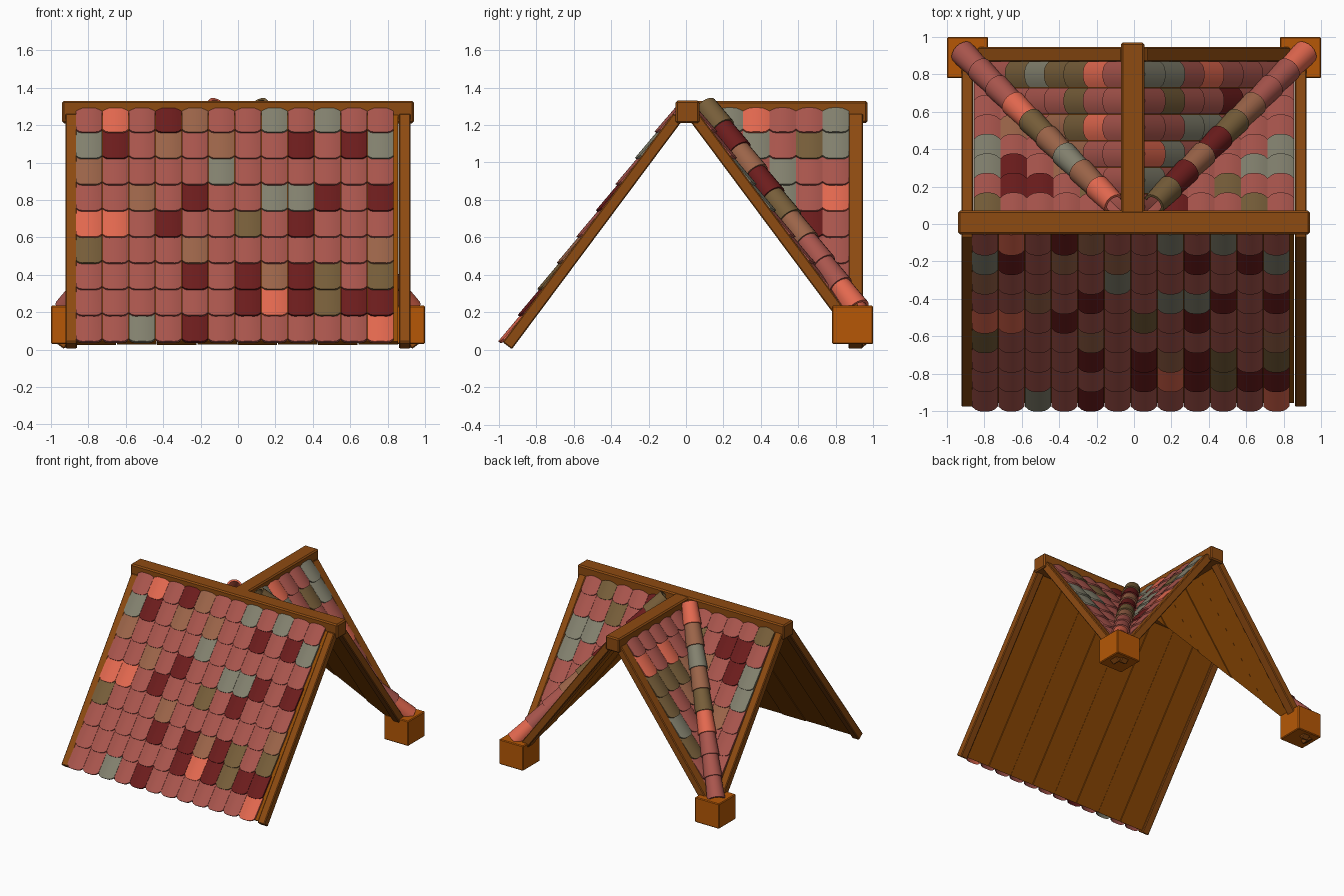
import bpy, bmesh, math
from mathutils import Vector, Matrix

if "Cube" in bpy.data.objects:
    bpy.data.objects.remove(bpy.data.objects["Cube"])

def material(name, rgb):
    m = bpy.data.materials.new(name)
    m.diffuse_color = [(c / 255) ** 2.2 for c in rgb] + [1]
    m.use_nodes = True
    m.node_tree.nodes["Principled BSDF"].inputs["Base Color"].default_value = m.diffuse_color
    return m

TILE = {"M": material("clay", (168, 86, 78)), "D": material("dark_clay", (108, 34, 34)),
        "B": material("bright_clay", (226, 104, 80)), "N": material("brown_clay", (154, 100, 74)),
        "O": material("olive_clay", (118, 94, 60)), "G": material("grey_clay", (130, 128, 110))}
KEYS = list(TILE)
BEAM = material("beam_wood", (140, 76, 24))
PLANK = material("plank_wood", (148, 78, 14))
BLOCK = material("block_wood", (180, 88, 14))

def finish(name, bm, mats, bevel=0, smooth=False):
    bmesh.ops.recalc_face_normals(bm, faces=bm.faces)
    me = bpy.data.meshes.new(name)
    bm.to_mesh(me)
    bm.free()
    for m in mats:
        me.materials.append(m)
    ob = bpy.data.objects.new(name, me)
    bpy.context.collection.objects.link(ob)
    if bevel:
        b = ob.modifiers.new("bevel", "BEVEL")
        b.width, b.segments = bevel, 1
    if smooth:
        bpy.ops.object.select_all(action="DESELECT")
        ob.select_set(True)
        bpy.context.view_layer.objects.active = ob
        bpy.ops.object.shade_smooth_by_angle(angle=math.radians(30))
    return ob

def add_box(bm, lo, hi, frame=Matrix()):
    lo, hi = Vector(lo), Vector(hi)
    m = frame @ Matrix.Translation((lo + hi) / 2) @ Matrix.Diagonal((*(hi - lo), 1))
    bmesh.ops.create_cube(bm, size=1, matrix=m)

def box(name, lo, hi, mat, frame=Matrix(), bevel=0.006):
    bm = bmesh.new()
    add_box(bm, lo, hi, frame)
    return finish(name, bm, [mat], bevel)

def frame_of(u, d, n, origin):
    m = Matrix((u, d, n)).transposed().to_4x4()
    m.translation = origin
    return m

# Slope frame: local x runs along the ridge, y down the slope, z outward
C, S = 0.598, 0.802
def slope(u, out):
    u, out = Vector(u), Vector(out)
    return frame_of(u, out * C + Vector((0, 0, -S)), out * S + Vector((0, 0, C)), (0, 0, 1.25))

def clip(bm, normal):
    if normal:
        r = bmesh.ops.bisect_plane(bm, geom=bm.verts[:] + bm.edges[:] + bm.faces[:], dist=1e-5,
                                   plane_co=(0, 0, 0), plane_no=normal, clear_inner=True)
        edges = [e for e in r["geom_cut"] if isinstance(e, bmesh.types.BMEdge) and e.is_valid]
        bmesh.ops.holes_fill(bm, edges=edges, sides=0)

def shell(bm, rings, mat):
    # rings: four rows of points (outer top, outer end, inner end, inner top) looped into a solid
    rows = [[bm.verts.new(p) for p in r] for r in rings]
    k = len(rows[0])
    faces = []
    for a in range(4):
        p, q = rows[a], rows[(a + 1) % 4]
        faces += [bm.faces.new((p[i], p[i + 1], q[i + 1], q[i])) for i in range(k - 1)]
    faces += [bm.faces.new([r[i] for r in rows]) for i in (0, k - 1)]
    for f in faces:
        f.material_index = mat

W, PITCH = 0.1417, 0.1745
def add_tile(bm, frame, u, end, mat):
    def row(h, lower):
        pts = []
        for i in range(9):
            t = i / 4 - 1
            s = end - 0.028 * abs(t) ** 4 if lower else max(end - 0.2, 0.0)
            pts.append(frame @ Vector((u + t * W * 0.495, s, h + 0.014 * (1 - t * t))))
        return pts
    shell(bm, [row(0.058, False), row(0.07, True), row(0.055, True), row(0.043, False)], mat)

def roof(name, frame, layout, first, step, cols, plank_range, planks, cut=None):
    bm = bmesh.new()
    for r in range(9):
        line = layout[r] if r < len(layout) else ""
        for k in range(cols):
            key = line[k] if k < len(line) else "M"
            add_tile(bm, frame, first + step * k, 1.565 - PITCH * (8 - r), KEYS.index(key))
    clip(bm, cut)
    finish(name + "_tiles", bm, TILE.values(), smooth=True)
    # boarding underneath
    bm = bmesh.new()
    a, b = plank_range
    w = (b - a) / planks
    for i in range(planks):
        add_box(bm, (a + w * i + 0.002, 0.03, 0.018 + 0.004 * (i % 2)),
                (a + w * (i + 1) - 0.002, 1.54, 0.046), frame)
    clip(bm, cut)
    finish(name + "_planks", bm, [PLANK])

# Front slope
front = slope((1, 0, 0), (0, -1, 0))
roof("front", front,
     ["MBMDNMMGMGMM", "GDMNMNMMDMDG", "NMMMMGMMMMMM", "MMNMDMMGGDMD", "BBMDMMOMDMMM",
      "OMMMNMMMMMMN", "MMMMDMDNDOMO", "MMMMMMDBDODD", "MMGMDMMMMMMB"],
     -0.797, W, 12, (-0.865, 0.857), 8)

# Back slopes either side, meeting at the valleys
main_colours = {-1: ["OMMMMM", "MDDMO", "GDMN", "GMM", "MN", "M"],
                1: ["MOMMDM", "MMOM", "GGM", "GM", "MM", "M"]}
gable_colours = {-1: ["MMMMM", "BMBM", "OOON", "OMNG", "GMM", "O"],
                 1: ["GMMBG", "GOMG", "MMG", "BMG", "MD", "M"]}
cap_colours = {-1: "BNGNOBMMM", 1: "ODNDONMMB"}

for sx, side in ((-1, "left"), (1, "right")):
    back = slope((sx, 0, 0), (0, 1, 0))
    gable = slope((0, 1, 0), (sx, 0, 0))
    roof(side + "_back", back, main_colours[sx], 0.785, -W, 6, (0.0, 0.86), 5, (sx, -1, 0))
    roof(side + "_gable", gable, gable_colours[sx], 0.80, -W, 6, (0.0, 0.87), 5, (-sx, 1, 0))

    # sloping edge beams
    x0, x1 = sorted((sx * 0.86, sx * 0.923))
    box(side + "_front_beam", (x0, 0.03, 0), (x1, 1.555, 0.062), BEAM, front)
    box(side + "_back_beam", (0.86, 0.03, 0), (0.923, 1.555, 0.062), BEAM, back)
    box(side + "_gable_beam", (0.867, 0.03, 0), (0.945, 1.555, 0.062), BEAM, gable)

    # corner block
    x0, x1 = sorted((sx * 0.78, sx * 1.0))
    box(side + "_corner_block", (x0, 0.78, 0.03), (x1, 1.0, 0.235), BLOCK)

    # overlapping rounded caps along the valley
    start, stop = Vector((sx * 0.09, 0.09, 1.279)), Vector((sx * 0.9, 0.9, 0.192))
    d = (stop - start).normalized()
    across = Vector((sx, -1, 0)).normalized()
    up = across.cross(d)
    if up.z < 0:
        up = -up
    f = frame_of(across, d, up, start)
    length = (stop - start).length / 9
    bm = bmesh.new()
    for i, key in enumerate(cap_colours[sx]):
        def arc(r, y):
            return [f @ Vector((r * math.cos(a), y, 0.032 + r * math.sin(a)))
                    for a in (math.pi * (j / 12 * 1.2 - 0.1) for j in range(13))]
        y0, y1 = i * length - (0.015 if i else 0), (i + 1) * length
        shell(bm, [arc(0.06, y0), arc(0.07, y1), arc(0.054, y1), arc(0.045, y0)], KEYS.index(key))
    finish(side + "_valley_caps", bm, TILE.values(), smooth=True)

# Ridge beams
box("main_ridge_beam", (-0.94, -0.055, 1.21), (0.94, 0.072, 1.33), BEAM, bevel=0.01)
box("back_ridge_beam", (-0.07, 0.0, 1.212), (0.055, 0.97, 1.328), BEAM, bevel=0.01)
